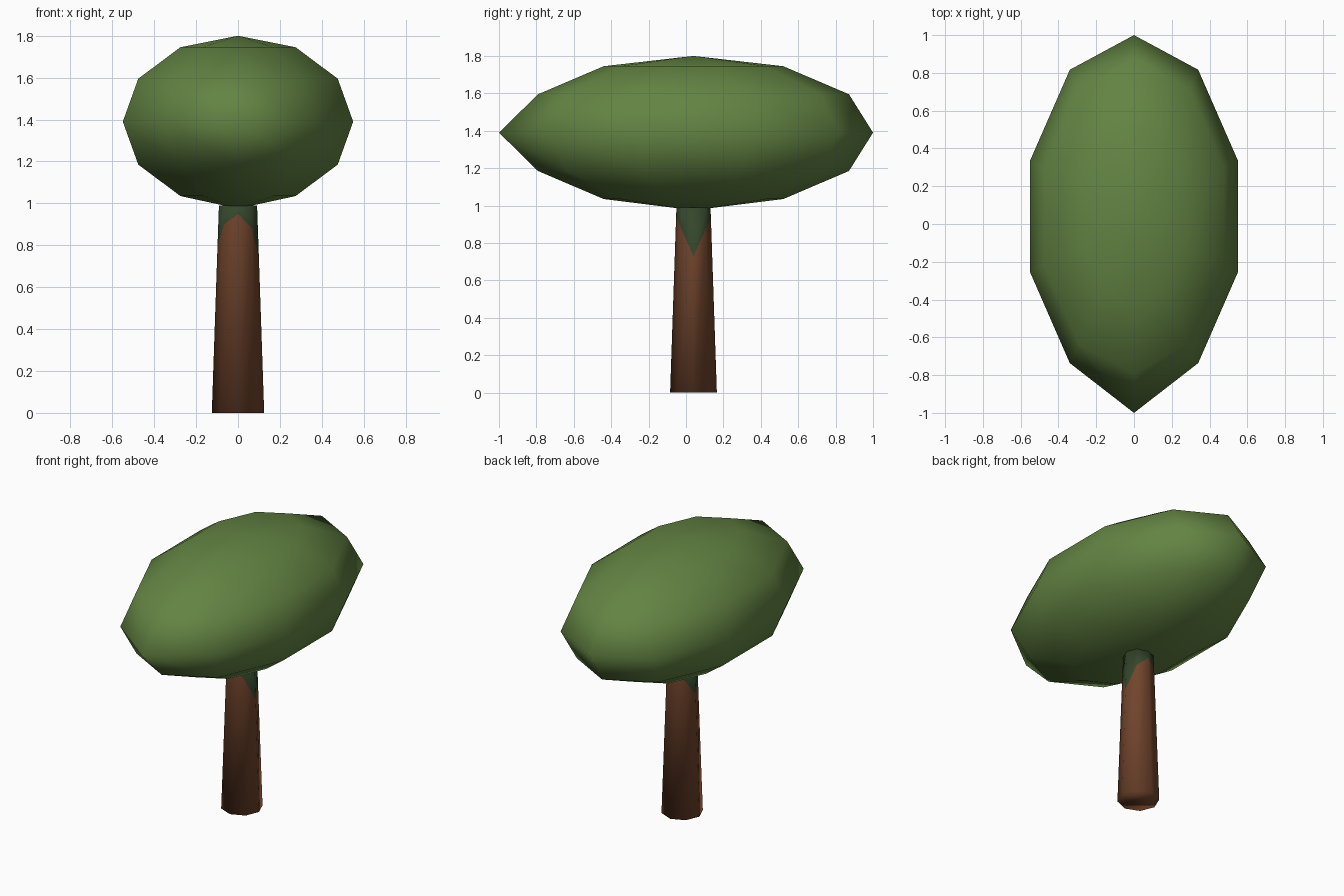
import bpy, bmesh, math

if "Cube" in bpy.data.objects:
    bpy.data.objects.remove(bpy.data.objects["Cube"])


def material(name, rgb):
    m = bpy.data.materials.new(name)
    m.diffuse_color = (*rgb, 1)
    m.use_nodes = True
    m.node_tree.nodes["Principled BSDF"].inputs["Base Color"].default_value = m.diffuse_color
    return m


leaf = material("leaf green", (0.125, 0.23, 0.056))
bark = material("bark brown", (0.165, 0.058, 0.025))
moss = material("dark moss green", (0.035, 0.062, 0.025))
CY = 0.04  # trunk and crown axis sits slightly behind the centre


def ring(bm, n, rx, ry, z):
    """Ring of n vertices; z is a number or a function of the index."""
    out = []
    for i in range(n):
        a = 2 * math.pi * i / n + math.pi / 2
        h = z(i) if callable(z) else z
        out.append(bm.verts.new((rx * math.cos(a), CY + ry * math.sin(a), h)))
    return out


def bridge(bm, a, b, mat=0):
    n = len(a)
    for i in range(n):
        f = bm.faces.new((a[i], a[(i + 1) % n], b[(i + 1) % n], b[i]))
        f.material_index = mat


def finish(bm, name, mats):
    bmesh.ops.recalc_face_normals(bm, faces=bm.faces[:])
    for f in bm.faces:
        f.smooth = True
    me = bpy.data.meshes.new(name)
    bm.to_mesh(me)
    bm.free()
    for m in mats:
        me.materials.append(m)
    ob = bpy.data.objects.new(name, me)
    bpy.context.collection.objects.link(ob)
    return ob


# Crown: stretched ten-sided ball, six bands high
bm = bmesh.new()
rings = []
for k in range(1, 6):
    t = math.pi * k / 6
    rings.append(ring(bm, 10, 0.578 * math.sin(t), 0.96 * math.sin(t),
                      1.39 + 0.41 * math.cos(t)))
rings[2][5].co.y = -1.0  # the front tip is drawn out to a point
for a, b in zip(rings, rings[1:]):
    bridge(bm, a, b)
top = bm.verts.new((0, CY, 1.8))
bottom = bm.verts.new((0, CY, 0.975))
for i in range(10):
    j = (i + 1) % 10
    bm.faces.new((rings[0][i], rings[0][j], top))
    bm.faces.new((rings[-1][j], rings[-1][i], bottom))
finish(bm, "crown", [leaf])

# Trunk: tapered eight-sided post with a ragged green collar at the top
collar = [0.94, 0.90, 0.80, 0.90, 0.95, 0.88, 0.73, 0.88]
bm = bmesh.new()
base = ring(bm, 8, 0.125, 0.125, 0)
edge = ring(bm, 8, 0.125, 0.125, lambda i: collar[i])
for v in edge:  # follow the taper at each height
    s = 1 - 0.27 * v.co.z / 0.99
    v.co.x *= s
    v.co.y = CY + (v.co.y - CY) * s
head = ring(bm, 8, 0.091, 0.091, 0.99)
bridge(bm, base, edge, 0)
bridge(bm, edge, head, 1)
bm.faces.new(base)
f = bm.faces.new(head)
f.material_index = 1
finish(bm, "trunk", [bark, moss])
